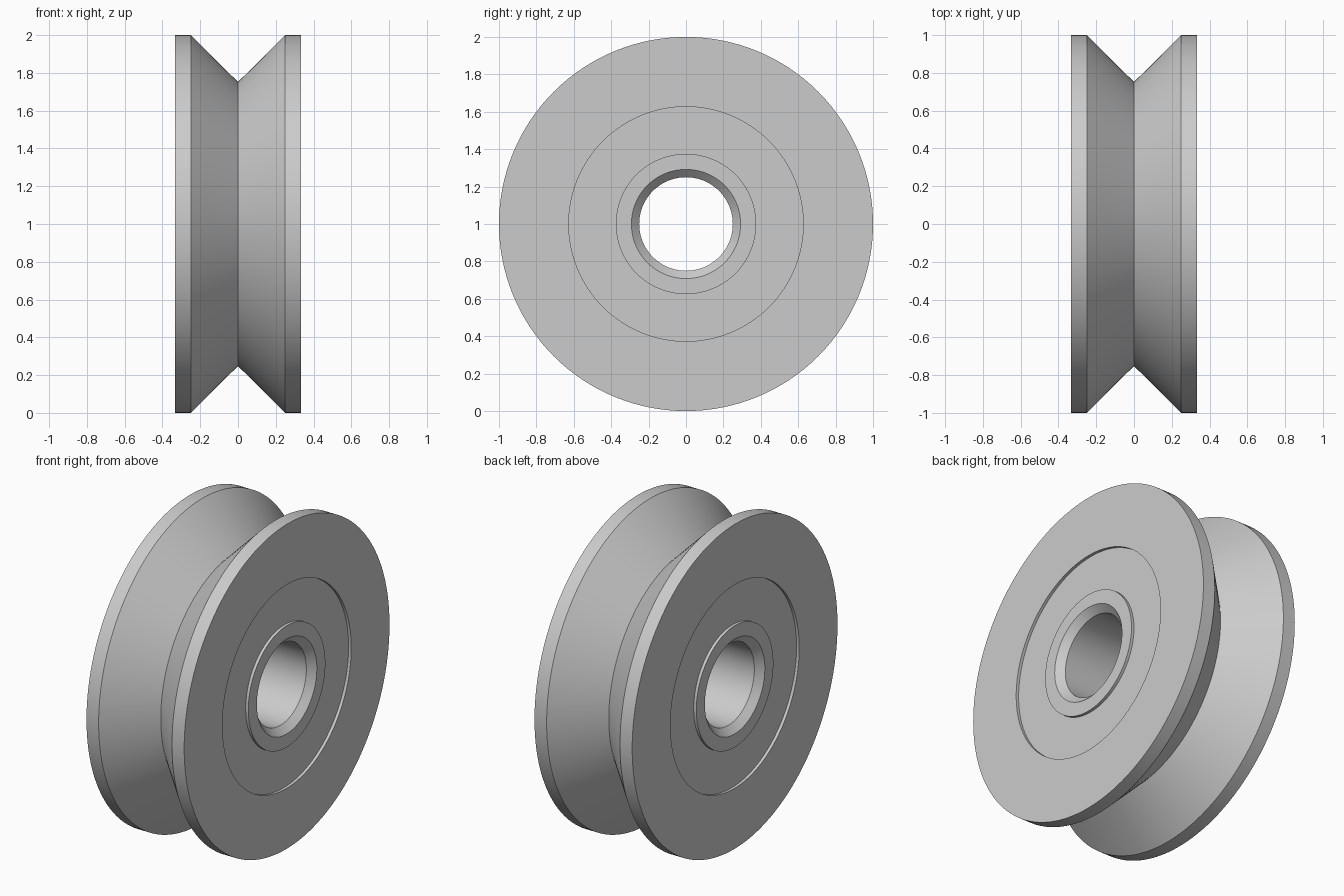
import bpy
import bmesh
import math
from mathutils import Vector

SEGMENTS = 128
HALF_WIDTH = 0.333
RECESS = 0.018

if "Cube" in bpy.data.objects:
    bpy.data.objects.remove(bpy.data.objects["Cube"], do_unlink=True)

# Plain grey metal
grey = bpy.data.materials.new("grey_metal")
grey.use_nodes = True
grey.diffuse_color = (0.6, 0.6, 0.6, 1)
shader = next(n for n in grey.node_tree.nodes if n.type == "BSDF_PRINCIPLED")
shader.inputs["Base Color"].default_value = grey.diffuse_color

# Half section as (x, radius): bore, chamfer, hub ring, recessed web, rim, groove edge
half = [
    (HALF_WIDTH - 0.042, 0.25),
    (HALF_WIDTH, 0.292),
    (HALF_WIDTH, 0.375),
    (HALF_WIDTH - RECESS, 0.375),
    (HALF_WIDTH - RECESS, 0.627),
    (HALF_WIDTH, 0.627),
    (HALF_WIDTH, 1.0),
    (0.25, 1.0),
]
groove_bottom = [(0.0, 0.752)]
section = half + groove_bottom + [(-x, r) for x, r in reversed(half)]

# Revolve the closed section about the x axis
bm = bmesh.new()
verts = [bm.verts.new((x, 0, r)) for x, r in section]
edges = [bm.edges.new((v, verts[(i + 1) % len(verts)])) for i, v in enumerate(verts)]
bmesh.ops.spin(bm, geom=verts + edges, cent=Vector(), axis=(1, 0, 0),
               angle=math.tau, steps=SEGMENTS, use_merge=False)
bmesh.ops.remove_doubles(bm, verts=bm.verts[:], dist=0.0005)
bmesh.ops.recalc_face_normals(bm, faces=bm.faces[:])

mesh = bpy.data.meshes.new("grooved_wheel")
bm.to_mesh(mesh)
bm.free()
mesh.materials.append(grey)

wheel = bpy.data.objects.new("grooved_wheel", mesh)
wheel.location.z = 1.0
bpy.context.collection.objects.link(wheel)

# Smooth round surfaces, crisp edges
bpy.ops.object.select_all(action="DESELECT")
wheel.select_set(True)
bpy.context.view_layer.objects.active = wheel
bpy.ops.object.shade_smooth_by_angle(angle=math.radians(30))
